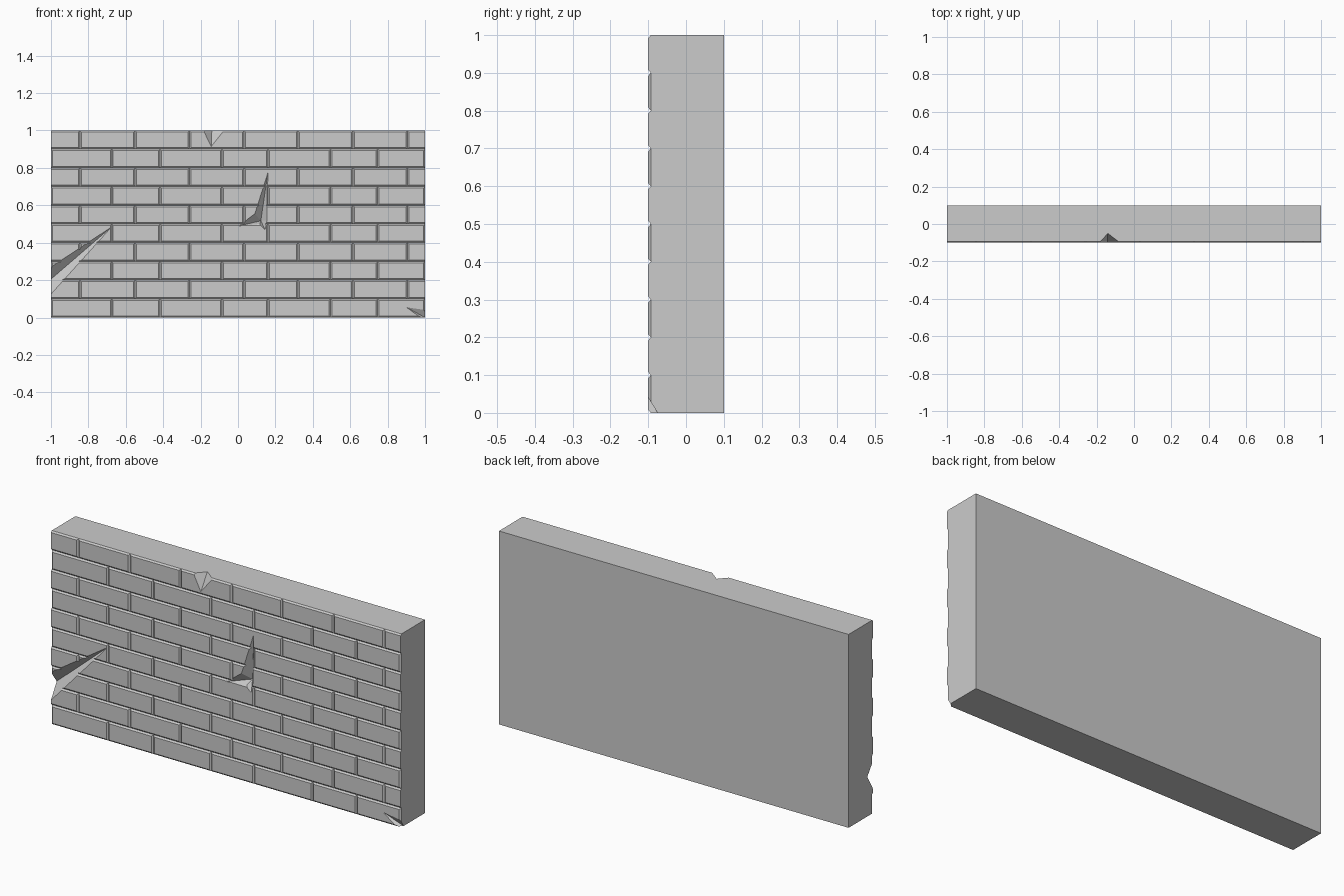
import bpy, bmesh
from mathutils import Vector

if "Cube" in bpy.data.objects:
    bpy.data.objects.remove(bpy.data.objects["Cube"])

FRONT, BACK, GROOVE, BEVEL = -0.1, 0.1, 0.007, 0.008
JOINTS = [
    [-1, -0.675, -0.417, -0.086, 0.16, 0.495, 0.747, 1],
    [-1, -0.845, -0.55, -0.26, 0.033, 0.32, 0.615, 0.905, 1],
]
ROWS = 10


def make_object(name, bm):
    bmesh.ops.recalc_face_normals(bm, faces=bm.faces[:])
    mesh = bpy.data.meshes.new(name)
    bm.to_mesh(mesh)
    bm.free()
    ob = bpy.data.objects.new(name, mesh)
    bpy.context.collection.objects.link(ob)
    return ob


# Brick wall: a sheet of bricks sharing corners, inset and raised
bm = bmesh.new()
cache = {}


def vert(x, z):
    if (x, z) not in cache:
        cache[(x, z)] = bm.verts.new((x, FRONT + GROOVE, z / ROWS))
    return cache[(x, z)]


bricks = []
for r in range(ROWS):
    row = JOINTS[r % 2]
    for a, b in zip(row, row[1:]):
        def line(z):
            xs = row if z in (0, ROWS) else sorted(set(JOINTS[0] + JOINTS[1]))
            return [vert(x, z) for x in xs if a <= x <= b]
        bricks.append((bm.faces.new(line(r) + line(r + 1)[::-1]), r))

border = [e for e in bm.edges if e.is_boundary]
# Sides and back
ext = bmesh.ops.extrude_edge_only(bm, edges=border)["geom"]
for v in ext:
    if isinstance(v, bmesh.types.BMVert):
        v.co.y = BACK
bmesh.ops.contextual_create(
    bm, geom=[e for e in ext if isinstance(e, bmesh.types.BMEdge) and e.is_boundary])
# Raised brick faces, with odd rows cut flush at the wall ends
bmesh.ops.recalc_face_normals(bm, faces=bm.faces[:])
bmesh.ops.inset_individual(bm, faces=[f for f, r in bricks],
                           thickness=BEVEL, depth=0, use_even_offset=True)
for f, r in bricks:
    for v in f.verts:
        v.co.y = FRONT
        if r % 2 and abs(v.co.x) > 0.985:
            v.co.x = 1 if v.co.x > 0 else -1
wall = make_object("brick_wall", bm)


def crack(name, outline, deep, scale=1.0):
    """Cut a pit with an (x, z) outline down to a deep point; scale grows it from the first point."""
    tip = Vector((outline[0][0], FRONT, outline[0][1]))

    def grow(p):
        return tip + (Vector(p) - tip) * scale
    bm = bmesh.new()
    rim = [bm.verts.new(grow((x, FRONT, z))) for x, z in outline]
    cap = [bm.verts.new(v.co + Vector((0, -0.1, 0))) for v in rim]
    bottom = bm.verts.new(grow(deep))
    d = bottom.co
    if len(outline) > 3:
        hub = bm.verts.new((d.x, FRONT - 0.1, d.z))
    else:
        bm.faces.new(cap)
        hub = None
    n = len(rim)
    for i in range(n):
        j = (i + 1) % n
        bm.faces.new((rim[i], rim[j], bottom))
        bm.faces.new((rim[j], rim[i], cap[i], cap[j]))
        if hub:
            bm.faces.new((cap[j], cap[i], hub))
    cutter = make_object(name, bm)
    cutter.hide_render = True
    mod = wall.modifiers.new(name, 'BOOLEAN')
    mod.operation = 'DIFFERENCE'
    mod.solver = 'EXACT'
    mod.object = cutter
    bpy.context.view_layer.objects.active = wall
    bpy.ops.object.modifier_apply(modifier=mod.name)
    bpy.data.objects.remove(cutter)


# Damage
crack("top_chip", [(-0.143, 0.915), (-0.185, 1), (-0.075, 1)], (-0.14, -0.05, 1), 1.3)
crack("left_crack", [(-0.675, 0.485), (-1, 0.27), (-1, 0.125)], (-1, -0.053, 0.205), 1.2)
crack("corner_chip", [(0.9, 0.055), (1, 0.04), (1, -0.018)], (1, -0.075, 0), 1.3)
crack("middle_crack", [(0.16, 0.775), (0.09, 0.555), (0.005, 0.49), (0.115, 0.497),
                       (0.145, 0.47), (0.155, 0.52)], (0.122, -0.055, 0.517))
